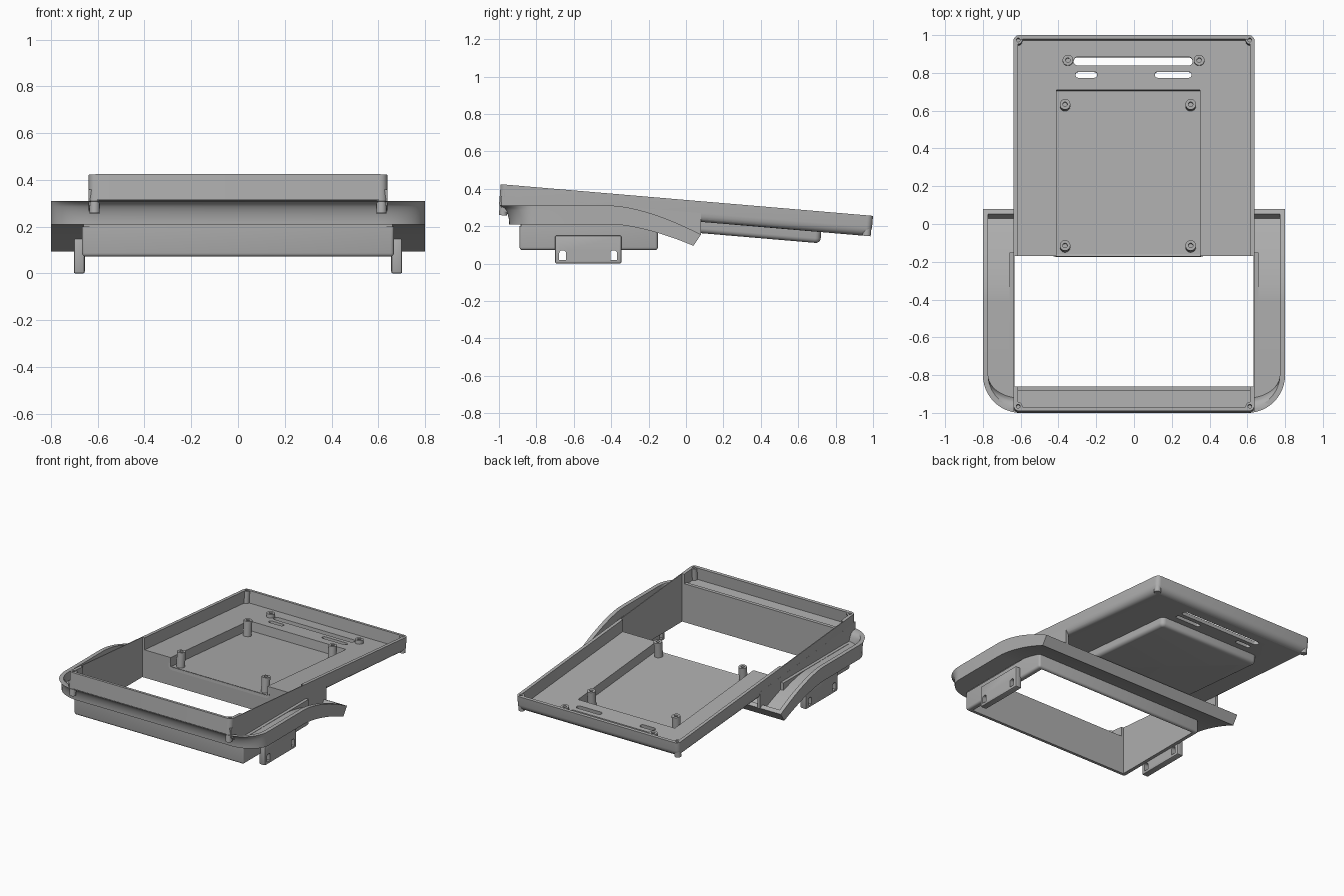
import bpy, bmesh, math
from mathutils import Matrix, Vector

cube = bpy.data.objects.get("Cube")
if cube:
    bpy.data.objects.remove(cube, do_unlink=True)

grey = bpy.data.materials.new("plain grey")
grey.use_nodes = True
colour = (0.42, 0.42, 0.42, 1)
grey.diffuse_color = colour
grey.node_tree.nodes["Principled BSDF"].inputs["Base Color"].default_value = colour

# The tray leans gently down towards the back
TILT = Matrix.Translation((0, 0, 0.34)) @ Matrix.Rotation(-math.atan(0.085), 4, 'X')
FLAT = Matrix.Identity(4)


def finish(name, bm, matrix=FLAT):
    bmesh.ops.recalc_face_normals(bm, faces=bm.faces)
    bm.transform(matrix)
    mesh = bpy.data.meshes.new(name)
    bm.to_mesh(mesh)
    bm.free()
    mesh.materials.append(grey)
    ob = bpy.data.objects.new(name, mesh)
    bpy.context.collection.objects.link(ob)
    return ob


def bevel(bm, size, segments, rule):
    edges = [e for e in bm.edges if rule(e.verts[0].co, e.verts[1].co)]
    bmesh.ops.bevel(bm, geom=edges, offset=size, segments=segments, profile=0.5, affect='EDGES')


def box_mesh(x, y, z):
    bm = bmesh.new()
    bmesh.ops.create_cube(bm, size=1)
    for v in bm.verts:
        v.co = Vector([r[0] if c < 0 else r[1] for c, r in zip(v.co, (x, y, z))])
    return bm


def box(name, x, y, z, matrix=FLAT):
    return finish(name, box_mesh(x, y, z), matrix)


def upright(a, b):
    return abs(a.z - b.z) > 0.01


def cylinder(name, x, y, z0, z1, r, matrix=TILT):
    bm = bmesh.new()
    place = Matrix.Translation((x, y, (z0 + z1) / 2))
    bmesh.ops.create_cone(bm, cap_ends=True, segments=24, radius1=r, radius2=r,
                          depth=z1 - z0, matrix=place)
    return finish(name, bm, matrix)


def slot(x0, x1, y, half):
    bm = box_mesh((x0, x1), (y - half, y + half), (-0.3, 0.2))
    bevel(bm, half * 0.98, 6, upright)
    return finish("slot_cutter", bm, TILT)


def cut(ob, *cutters):
    bpy.context.view_layer.objects.active = ob
    for c in cutters:
        c.hide_render = True
        mod = ob.modifiers.new("cut", 'BOOLEAN')
        mod.operation, mod.solver, mod.object = 'DIFFERENCE', 'EXACT', c
        bpy.ops.object.modifier_apply(modifier=mod.name)
        bpy.data.objects.remove(c, do_unlink=True)


def opening():
    return box("opening_cutter", (-0.632, 0.632), (-0.86, -0.17), (-0.2, 0.8))


def curved_plate(name, inset, levels):
    """Wide plate with round scooped front corners and a drooping back."""
    r = 0.2 - inset
    stations = []
    for k in range(13):
        a = math.pi / 2 * k / 12
        stations.append((-0.8 - r * math.cos(a), 0.6 + r * math.sin(a), math.cos(a)))
    end = 0.08 - inset
    stations += [(-0.4 + (end + 0.4) * k / 16, 0.6 + r, 0) for k in range(17)]
    bm = bmesh.new()
    rings = []
    for y, w, scoop in stations:
        u = max(0, (y + 0.4) / 0.48)
        drop = u ** 1.6
        side = []
        for t in levels:
            g = math.sqrt(1 - (1 - max(t, 0)) ** 2)
            z = 0.31 - 0.155 * drop - t * (0.1 - 0.04 * drop)
            side.append((w, y - 0.04 * u * t + 0.055 * g * scoop, z))
        ring = [bm.verts.new(p) for p in side]
        ring += [bm.verts.new((-p[0], p[1], p[2])) for p in reversed(side)]
        rings.append(ring)
    n = len(rings[0])
    for a, b in zip(rings, rings[1:]):
        for i in range(n):
            j = (i + 1) % n
            bm.faces.new((a[i], a[j], b[j], b[i]))
    for ring in (rings[0], rings[-1]):
        for i in range(n // 2 - 1):
            bm.faces.new((ring[i], ring[i + 1], ring[n - 2 - i], ring[n - 1 - i]))
    return finish(name, bm)


# Lower body with hollow wings
body = curved_plate("lower_body", 0, [k / 8 for k in range(9)])
recess = curved_plate("recess_cutter", 0.028, [-0.5, 0, 0.1, 0.2, 0.3, 0.45, 0.6])
cut(body, recess, opening())

# Tray shell, rounded underneath on the sides and back
bm = box_mesh((-0.638, 0.638), (-0.994, 1.0036), (-0.11, 0))
bevel(bm, 0.03, 5, upright)
bevel(bm, 0.05, 6, lambda a, b: a.z < -0.1 and b.z < -0.1 and max(a.y, b.y) > -0.9)
tray = finish("tray", bm, TILT)
bm = box_mesh((-0.615, 0.615), (-0.972, 0.982), (-0.085, 0.1))
bevel(bm, 0.02, 4, upright)
inside = finish("tray_cutter", bm, TILT)
pan_hole = box("pan_hole_cutter", (-0.41, 0.35), (-0.3, 0.72), (-0.3, 0.1), TILT)
cut(tray, inside, pan_hole, opening(), slot(-0.32, 0.31, 0.872, 0.023),
    slot(-0.31, -0.195, 0.8, 0.016), slot(0.11, 0.305, 0.8, 0.016))

# Sunken pan, open at its front
bm = box_mesh((-0.425, 0.365), (-0.16, 0.735), (-0.17, -0.088))
bevel(bm, 0.03, 4, lambda a, b: upright(a, b) and a.y > 0)
bevel(bm, 0.025, 4, lambda a, b: a.z < -0.16 and b.z < -0.16 and max(a.y, b.y) > 0)
pan = finish("sunken_pan", bm, TILT)
cut(pan, box("pan_cutter", (-0.41, 0.35), (-0.4, 0.72), (-0.15, 0.1), TILT))

# Screw posts in the pan and beside the long slot
posts = [(x, y, -0.16, -0.045) for x in (-0.365, 0.3) for y in (-0.11, 0.64)]
posts += [(x, 0.876, -0.1, -0.06) for x in (-0.35, 0.345)]
for x, y, z0, z1 in posts:
    post = cylinder("screw_post", x, y, z0, z1, 0.028)
    cut(post, cylinder("hole_cutter", x, y, z1 - 0.035, z1 + 0.1, 0.012))

# Corner posts, poking out below the tray
for x in (-0.613, 0.613):
    for y, low in ((-0.968, -0.165), (0.978, -0.11)):
        post = cylinder("corner_post", x, y, low, -0.001, 0.022)
        for ob in (post, tray):
            cut(ob, cylinder("hole_cutter", x, y, -0.05, 0.1, 0.01))

# Side skirts joining the tray to the wings
for s in (-1, 1):
    bm = bmesh.new()
    outline = [(-0.985, 0.29), (-0.99, 0.36), (0.08, 0.27), (0.08, 0.155), (0.04, 0.11),
               (-0.15, 0.185), (-0.4, 0.23), (-0.9, 0.23)]
    face = bm.faces.new([bm.verts.new((s * 0.616, y, z)) for y, z in outline])
    out = bmesh.ops.extrude_face_region(bm, geom=[face])
    moved = [v for v in out["geom"] if isinstance(v, bmesh.types.BMVert)]
    bmesh.ops.translate(bm, verts=moved, vec=(s * 0.022, 0, 0))
    skirt = finish("side_skirt", bm)
    cut(skirt, opening())

# Open lower frame round the window
bm = box_mesh((-0.667, 0.667), (-0.89, -0.15), (0.072, 0.2))
bevel(bm, 0.015, 3, lambda a, b: upright(a, b) or max(a.z, b.z) < 0.1)
frame = finish("lower_frame", bm)
cut(frame, opening())
box("front_inner_wall", (-0.634, 0.634), (-0.885, -0.86), (0.18, 0.345))
box("back_inner_wall_left", (0.355, 0.634), (-0.17, -0.152), (0.18, 0.25))
box("back_inner_wall_right", (-0.634, -0.415), (-0.17, -0.152), (0.18, 0.25))
for x in ((-0.66, -0.632), (0.632, 0.66)):
    box("side_inner_wall", x, (-0.88, -0.15), (0.18, 0.252))

# Side clips with a slot near each end
for x in ((-0.702, -0.655), (0.655, 0.702)):
    bm = box_mesh(x, (-0.7, -0.345), (0, 0.15))
    bevel(bm, 0.008, 2, lambda a, b: True)
    clip = finish("side_clip", bm)
    for y in (-0.66, -0.387):
        bm = box_mesh((-1, 1), (y - 0.018, y + 0.018), (0.018, 0.07))
        bevel(bm, 0.014, 4, lambda a, b: abs(a.x - b.x) > 1 and a.z > 0.05)
        cut(clip, finish("clip_cutter", bm))

# Smooth curves, sharp edges
bpy.ops.object.select_all(action='DESELECT')
for ob in bpy.context.collection.objects:
    if ob.type == 'MESH' and grey.name in ob.data.materials:
        ob.select_set(True)
        bpy.context.view_layer.objects.active = ob
bpy.ops.object.shade_smooth_by_angle(angle=math.radians(30))
